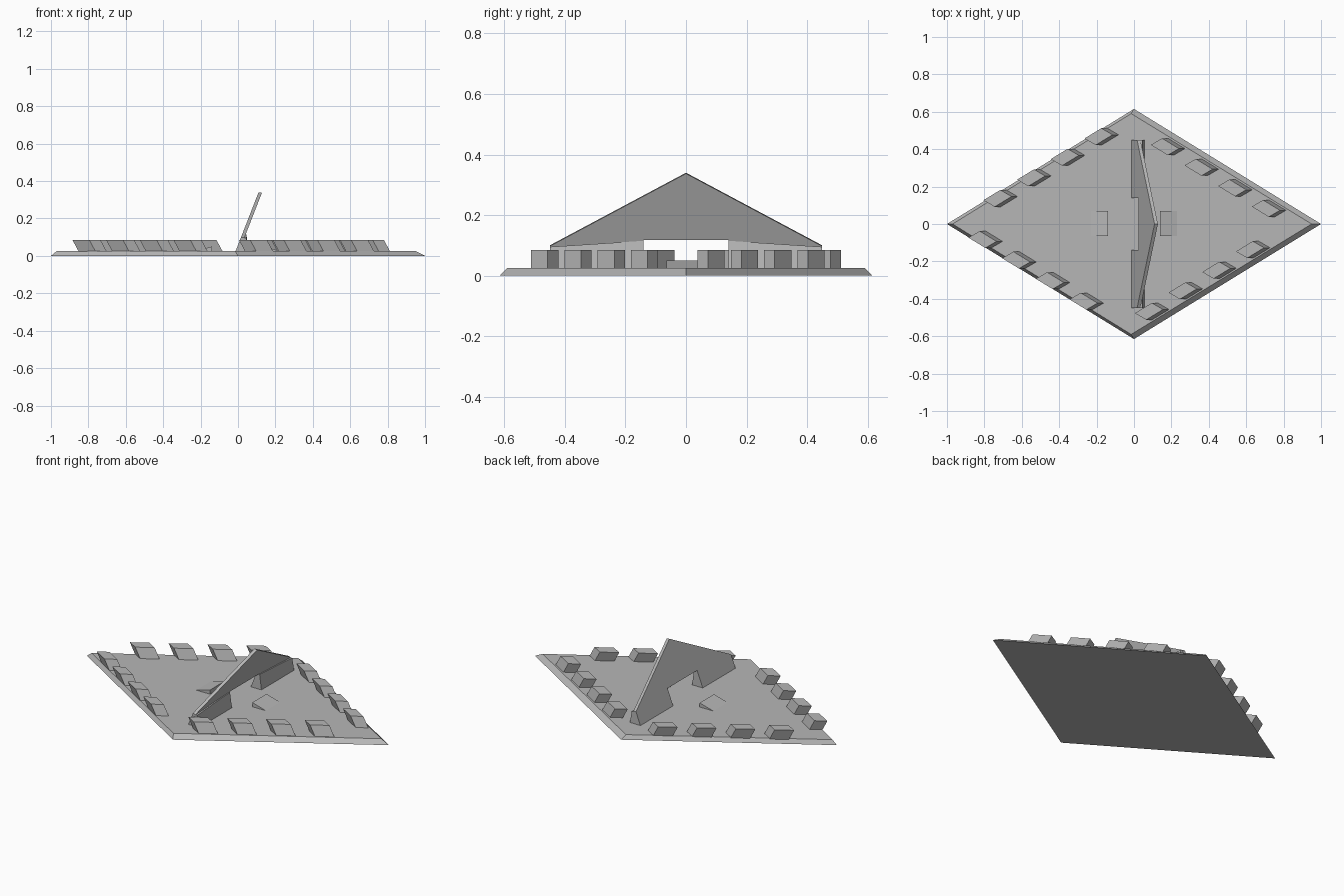
import bpy
import bmesh

old = bpy.data.objects.get("Cube")
if old:
    bpy.data.objects.remove(old, do_unlink=True)

# Single plain grey
GREY = (0.47, 0.47, 0.47, 1)
grey = bpy.data.materials.new("plain grey")
grey.use_nodes = True
grey.diffuse_color = GREY
grey.node_tree.nodes["Principled BSDF"].inputs["Base Color"].default_value = GREY

DECK = 0.025   # top of the base slab
SINK = 0.02    # parts start slightly inside the slab


def loft(name, bottom, top):
    """Solid between two matching outlines."""
    bm = bmesh.new()
    low = [bm.verts.new(p) for p in bottom]
    high = [bm.verts.new(p) for p in top]
    bm.faces.new(low)
    bm.faces.new(high)
    n = len(low)
    for i in range(n):
        j = (i + 1) % n
        bm.faces.new((low[i], low[j], high[j], high[i]))
    bmesh.ops.recalc_face_normals(bm, faces=bm.faces)
    mesh = bpy.data.meshes.new(name)
    bm.to_mesh(mesh)
    bm.free()
    mesh.materials.append(grey)
    obj = bpy.data.objects.new(name, mesh)
    bpy.context.collection.objects.link(obj)
    return obj


# Diamond base with bevelled rim
loft("base",
     [(-1, 0, 0), (0, -0.615, 0), (1, 0, 0), (0, 0.615, 0)],
     [(-0.97, 0, DECK), (-0.015, -0.59, DECK), (0.95, 0, DECK), (-0.015, 0.59, DECK)])

# Leaning hour blocks, four along each edge: first centre, step signs, outward signs
edges = {
    "north_east": ((0.74, 0.083), (-1, 1), (1, 1)),
    "south_east": ((0.655, -0.137), (-1, -1), (1, -1)),
    "south_west": ((-0.775, -0.083), (1, -1), (-1, -1)),
    "north_west": ((-0.695, 0.137), (1, 1), (-1, 1)),
}
LEAN = -0.035
for name, ((cx, cy), (sx, sy), (ox, oy)) in edges.items():
    along = (0.045 * sx, 0.0275 * sy)
    across = (0.03 * ox, 0.0175 * oy)
    for i in range(4):
        x, y = cx + 0.18 * sx * i, cy + 0.11 * sy * i
        plan = [(x + a * along[0] + b * across[0], y + a * along[1] + b * across[1])
                for a, b in ((-1, -1), (1, -1), (1, 1), (-1, 1))]
        loft(f"{name}_block_{i + 1}",
             [(px, py, SINK) for px, py in plan],
             [(px + LEAN, py, 0.085) for px, py in plan])

# Leaning triangular plate with a notch under its middle
half = [(0.14, 0.12), (0.14, SINK), (0.45, SINK), (0.45, 0.1)]
outline = half + [(0, 0.34)] + [(-y, z) for y, z in reversed(half)]


def lean_x(z):
    return -0.013 + (z - DECK) * 0.39


loft("leaning_plate",
     [(lean_x(z), y, z) for y, z in outline],
     [(lean_x(z) + 0.018, y, z - 0.003) for y, z in outline])

# Wedge feet behind the plate
for name, side in (("north_foot", 1), ("south_foot", -1)):
    ends = []
    for y, top in ((0.14, 0.115), (0.449, 0.095)):
        section = [(-0.01, SINK), (0.058, SINK), (0.045, top), (lean_x(top) + 0.005, top)]
        ends.append([(x, y * side, z) for x, z in section])
    loft(name, *ends)

# Small ramps on either side, tall at the inner end
for name, side in (("left_ramp", 1), ("right_ramp", -1)):
    section = [(0.14, SINK), (0.14, 0.05), (0.23, DECK), (0.23, SINK)]
    loft(name, *[[(x * side, y, z) for x, z in section] for y in (-0.065, 0.07)])
